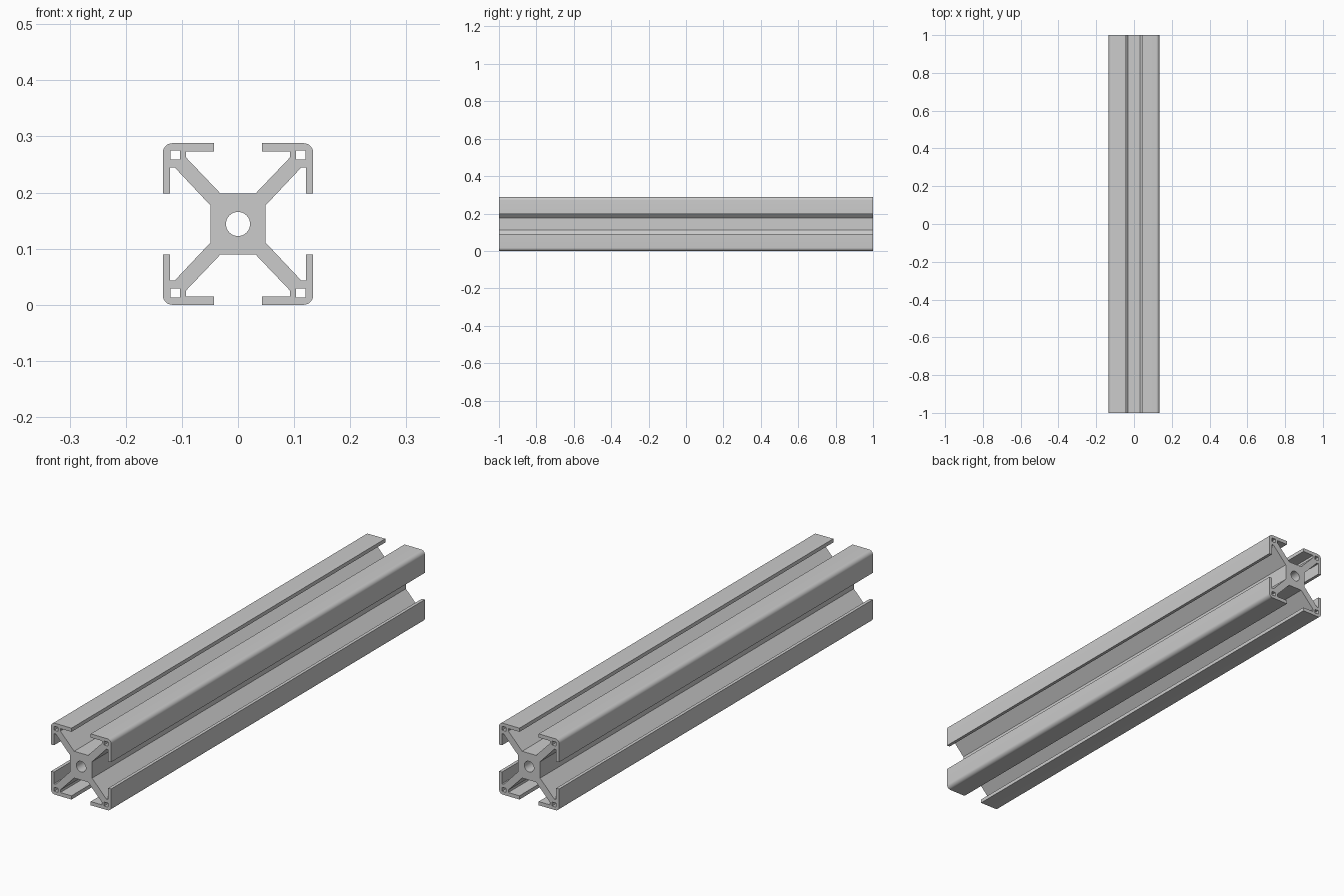
import bpy, bmesh
from math import cos, sin, pi, radians

if "Cube" in bpy.data.objects:
    bpy.data.objects.remove(bpy.data.objects["Cube"])

HALF_W, HALF_H, R = 0.134, 0.144, 0.017
MID_Z = HALF_H

# Rounded outer corner, from the side face round to the top face
corner = [(HALF_W - R + R * cos(i * pi / 16), HALF_H - R + R * sin(i * pi / 16))
          for i in range(9)]

# One quarter of the slotted section, counter-clockwise from side to top
quarter = ([(0.049, 0.033), (0.113, 0.101), (0.121, 0.101), (0.121, 0.054), (HALF_W, 0.054)]
           + corner
           + [(0.043, HALF_H), (0.043, 0.129), (0.093, 0.129), (0.093, 0.119), (0.031, 0.054)])


def mirrored(points, sx, sy):
    pts = [(x * sx, y * sy) for x, y in points]
    return pts if sx * sy > 0 else pts[::-1]


quadrants = [(1, 1), (-1, 1), (-1, -1), (1, -1)]
outline = [p for q in quadrants for p in mirrored(quarter, *q)]

# Central bore and the four small square corner channels
bore = [(0.0215 * cos(i * pi / 16), 0.0215 * sin(i * pi / 16)) for i in range(32)]
square = [(0.103, 0.115), (0.120, 0.115), (0.120, 0.131), (0.103, 0.131)]
loops = [outline, bore] + [mirrored(square, *q) for q in quadrants]

# Filled section extruded along the rail
curve = bpy.data.curves.new("rail_section", 'CURVE')
curve.dimensions = '2D'
curve.fill_mode = 'BOTH'
curve.extrude = 1.0
for pts in loops:
    spline = curve.splines.new('POLY')
    spline.points.add(len(pts) - 1)
    for point, (x, y) in zip(spline.points, pts):
        point.co = (x, y, 0, 1)
    spline.use_cyclic_u = True

rail = bpy.data.objects.new("slotted_rail", curve)
bpy.context.collection.objects.link(rail)
rail.rotation_euler = (pi / 2, 0, 0)
rail.location.z = MID_Z
bpy.context.view_layer.objects.active = rail
rail.select_set(True)
bpy.ops.object.convert(target='MESH')
bpy.ops.object.transform_apply(location=True, rotation=True, scale=True)

# Weld the end caps to the walls
rail = bpy.context.object
bm = bmesh.new()
bm.from_mesh(rail.data)
bmesh.ops.remove_doubles(bm, verts=bm.verts, dist=0.0001)
bmesh.ops.recalc_face_normals(bm, faces=bm.faces)
bm.to_mesh(rail.data)
bm.free()
bpy.ops.object.shade_smooth_by_angle(angle=radians(30))
